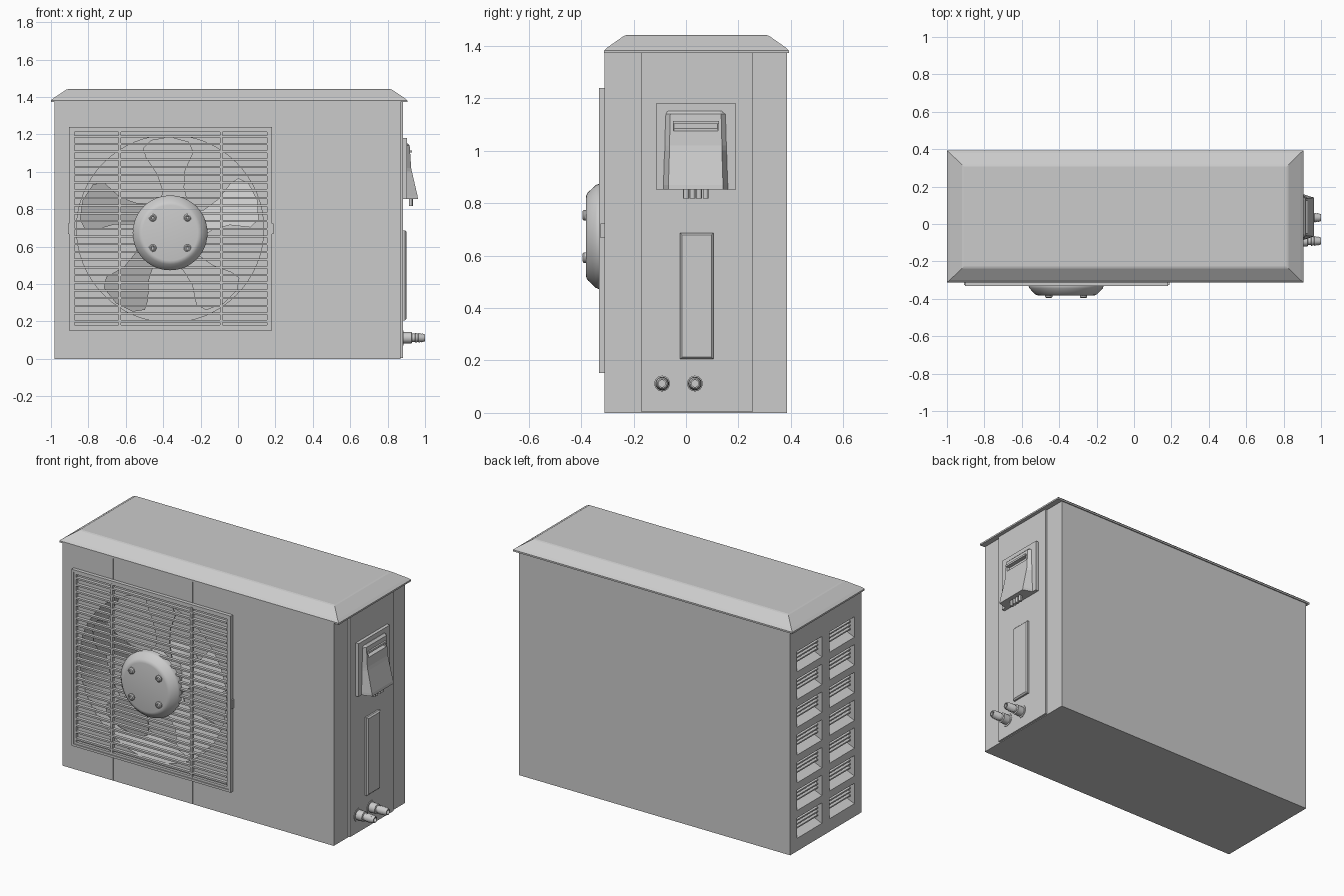
import bpy, bmesh, math
from mathutils import Matrix, Vector

if "Cube" in bpy.data.objects:
    bpy.data.objects.remove(bpy.data.objects["Cube"])

GREY = (0.6, 0.6, 0.6, 1)
mat = bpy.data.materials.new("painted_grey")
mat.diffuse_color = GREY
mat.use_nodes = True
mat.node_tree.nodes["Principled BSDF"].inputs["Base Color"].default_value = GREY


def finish(name, bm, smooth=False):
    bmesh.ops.recalc_face_normals(bm, faces=bm.faces)
    me = bpy.data.meshes.new(name)
    bm.to_mesh(me)
    bm.free()
    me.materials.append(mat)
    ob = bpy.data.objects.new(name, me)
    bpy.context.collection.objects.link(ob)
    if smooth:
        bpy.ops.object.select_all(action='DESELECT')
        ob.select_set(True)
        bpy.context.view_layer.objects.active = ob
        bpy.ops.object.shade_smooth_by_angle(angle=math.radians(30))
    return ob


def add_box(bm, x0, x1, y0, y1, z0, z1):
    m = Matrix.Translation(((x0 + x1) / 2, (y0 + y1) / 2, (z0 + z1) / 2))
    m = m @ Matrix.Diagonal((x1 - x0, y1 - y0, z1 - z0, 1))
    bmesh.ops.create_cube(bm, size=1, matrix=m)


def loft(bm, rings):
    """Skin closed rings of points and cap both ends."""
    vs = [[bm.verts.new(p) for p in r] for r in rings]
    n = len(vs[0])
    for a, b in zip(vs, vs[1:]):
        for i in range(n):
            bm.faces.new((a[i], a[(i + 1) % n], b[(i + 1) % n], b[i]))
    bm.faces.new(vs[0])
    bm.faces.new(vs[-1])


def turned(bm, centre, axis, profile, sides=32):
    """Stack of circles (offset, radius) along the axis."""
    q = Vector((0, 0, 1)).rotation_difference(Vector(axis))
    rings = []
    for d, r in profile:
        rings.append([Vector(centre) + q @ Vector((r * math.cos(t), r * math.sin(t), d))
                      for t in (2 * math.pi * i / sides for i in range(sides))])
    loft(bm, rings)


def side_ring(x, y0, y1, z0, z1):
    return [(x, y0, z0), (x, y1, z0), (x, y1, z1), (x, y0, z1)]


def cut(ob, cutter):
    mod = ob.modifiers.new("cut", 'BOOLEAN')
    mod.object = cutter
    mod.operation = 'DIFFERENCE'
    mod.solver = 'EXACT'
    bpy.context.view_layer.objects.active = ob
    bpy.ops.object.modifier_apply(modifier=mod.name)
    bpy.data.objects.remove(cutter)


FRONT = -0.31
LEFT, RIGHT = -0.98, 0.87
FX, FZ = -0.363, 0.695
SEAMS = (-0.633, -0.09)
VENTS = [(y, 0.075 + 0.171 * r) for y in (-0.24, 0.077) for r in range(7)]

# Casing with fan opening, side vents and panel seams
bm = bmesh.new()
add_box(bm, LEFT, RIGHT, FRONT, 0.385, 0, 1.378)
casing = finish("casing", bm)
bm = bmesh.new()
turned(bm, (FX, FRONT - 0.05, FZ), (0, 1, 0), [(0, 0.5), (0.3, 0.5)], 64)
cut(casing, finish("fan_cutter", bm))
bm = bmesh.new()
for y, z in VENTS:
    loft(bm, [side_ring(LEFT - 0.01, y, y + 0.24, z, z + 0.13),
              side_ring(LEFT + 0.06, y, y + 0.24, z + 0.03, z + 0.13)])
for x in SEAMS:
    add_box(bm, x - 0.002, x + 0.002, FRONT - 0.01, FRONT + 0.004, -0.1, 0.19)
    add_box(bm, x - 0.002, x + 0.002, FRONT - 0.01, FRONT + 0.004, 1.2, 1.37)
cut(casing, finish("vent_cutter", bm))

# Louvres inside the side vents
bm = bmesh.new()
for y, z in VENTS:
    for k in range(4):
        h = z + 0.045 + 0.023 * k
        add_box(bm, LEFT + 0.025, LEFT + 0.065, y, y + 0.24, h, h + 0.008)
finish("side_louvres", bm)

# Roof with sloped edges
bm = bmesh.new()
loft(bm, [[(x0, y0, z), (x1, y0, z), (x1, y1, z), (x0, y1, z)] for x0, x1, y0, y1, z in (
    (-1, 0.905, -0.312, 0.392, 1.372), (-1, 0.905, -0.312, 0.392, 1.382),
    (-0.985, 0.89, -0.3, 0.38, 1.394), (-0.92, 0.825, -0.237, 0.317, 1.438),
    (-0.91, 0.815, -0.227, 0.307, 1.441))])
finish("roof", bm)

# Fan blades, pitched about their radial axis
bm = bmesh.new()
OUTLINE = ((-0.06, 0.12), (-0.04, 0.2), (-0.07, 0.29), (-0.13, 0.38), (-0.145, 0.43),
           (-0.1, 0.475), (0, 0.492), (0.1, 0.465), (0.125, 0.41), (0.08, 0.31),
           (0.075, 0.22), (0.1, 0.12))
for k in range(5):
    turn = Matrix.Translation((FX, FRONT + 0.08, FZ)) @ Matrix.Rotation(math.tau * k / 5, 4, 'Y')
    loft(bm, [[turn @ Vector((s, d - 0.35 * s, r)) for s, r in OUTLINE] for d in (0, 0.008)])
finish("fan_blades", bm)
bm = bmesh.new()
turned(bm, (FX, FRONT, FZ), (0, 1, 0), [(0, 0.15), (0.25, 0.15)])
finish("fan_hub", bm, True)

# Front grille: stepped frame, upright bars and slats
GX0, GX1, GZ0, GZ1 = -0.903, 0.182, 0.152, 1.24
bm = bmesh.new()
for inset, width, y in ((0, 0.014, -0.332), (0.014, 0.014, -0.326)):
    x0, x1, z0, z1 = GX0 + inset, GX1 - inset, GZ0 + inset, GZ1 - inset
    for a, b in ((x0, x0 + width), (x1 - width, x1)):
        add_box(bm, a, b, y, FRONT, z0, z1)
    for a, b in ((z0, z0 + width), (z1 - width, z1)):
        add_box(bm, x0 + width, x1 - width, y, FRONT, a, b)
finish("grille_frame", bm)
bm = bmesh.new()
for i in range(25):
    z = 0.2 + i * 0.0412
    add_box(bm, GX0 + 0.028, GX1 - 0.028, -0.33, FRONT, z - 0.005, z + 0.006)
finish("grille_slats", bm)
bm = bmesh.new()
for x in SEAMS:
    add_box(bm, x - 0.007, x + 0.007, -0.328, FRONT, GZ0 + 0.02, GZ1 - 0.02)
finish("grille_bars", bm)
bm = bmesh.new()
for x in (GX0, GX1):
    add_box(bm, x - 0.007, x + 0.007, -0.327, FRONT, 0.668, 0.722)
finish("grille_clips", bm)

# Round centre cap with four screws
CZ = 0.673
bm = bmesh.new()
turned(bm, (FX, FRONT, CZ), (0, -1, 0),
       [(0, 0.2), (0.024, 0.2), (0.034, 0.196), (0.064, 0.168), (0.07, 0.158), (0.072, 0.148)], 48)
finish("centre_cap", bm, True)
bm = bmesh.new()
for sx in (-1, 1):
    for sz in (-1, 1):
        turned(bm, (FX + sx * 0.093, FRONT - 0.07, CZ + sz * 0.081), (0, -1, 0),
               [(0, 0.02), (0.01, 0.02), (0.015, 0.014), (0.015, 0.009), (0.009, 0.007)], 16)
finish("cap_screws", bm, True)

# Service panel on the left side
PX = 0.883
bm = bmesh.new()
add_box(bm, RIGHT - 0.01, PX, -0.17, 0.253, 0.004, 1.375)
finish("service_panel", bm)
bm = bmesh.new()
loft(bm, [side_ring(PX - 0.005, -0.023, 0.105, 0.205, 0.687),
          side_ring(PX + 0.01, -0.023, 0.105, 0.205, 0.687),
          side_ring(PX + 0.018, -0.015, 0.097, 0.213, 0.679)])
finish("raised_strip", bm)

# Valve cover: back plate and flared hood with a finger grip
bm = bmesh.new()
add_box(bm, PX - 0.005, 0.903, -0.115, 0.19, 0.853, 1.18)
finish("cover_plate", bm)
bm = bmesh.new()
HOOD = ((1.152, 0.906, 0.09), (1.14, 0.918, 0.097), (1.02, 0.926, 0.1),
        (1.0, 0.93, 0.1), (0.87, 0.96, 0.104), (0.853, 0.962, 0.104))
loft(bm, [[(0.9, 0.037 - w - 0.02, z), (x, 0.037 - w, z), (x, 0.037 + w, z),
           (0.9, 0.037 + w + 0.02, z)] for z, x, w in HOOD])
hood = finish("valve_hood", bm)
bm = bmesh.new()
loft(bm, [side_ring(0.97, -0.055, 0.13, 1.045, 1.115),
          side_ring(0.905, -0.045, 0.12, 1.085, 1.11)])
cut(hood, finish("grip_cutter", bm))
bm = bmesh.new()
add_box(bm, 0.905, 0.93, -0.05, 0.125, 1.102, 1.114)
finish("grip_lip", bm)
bm = bmesh.new()
for k in range(4):
    turned(bm, (0.925, 0.0 + 0.025 * k, 0.86), (0, 0, -1), [(0, 0.011), (0.042, 0.011)], 12)
finish("cable_stubs", bm, True)

# Pipe connectors with flange, nut and ribbed nozzle
bm = bmesh.new()
for y in (-0.091, 0.034):
    turned(bm, (PX - 0.005, y, 0.112), (1, 0, 0),
           [(0, 0.04), (0.008, 0.04), (0.008, 0.03), (0.05, 0.03), (0.053, 0.022),
            (0.068, 0.022), (0.07, 0.026), (0.085, 0.022), (0.087, 0.026), (0.102, 0.021),
            (0.104, 0.024), (0.122, 0.018), (0.122, 0.013), (0.08, 0.013)], 24)
finish("pipe_connectors", bm, True)
